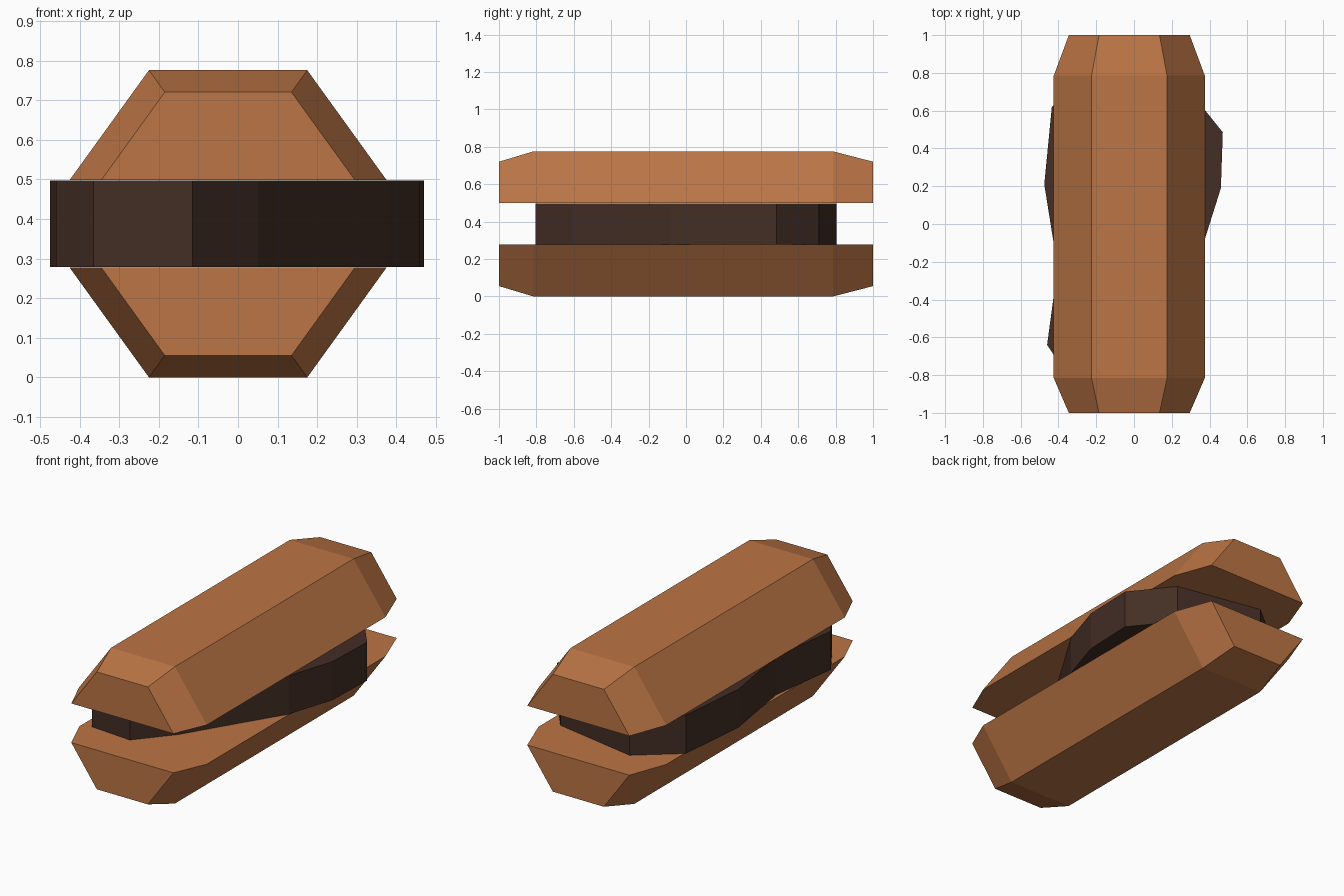
import bpy, bmesh

if "Cube" in bpy.data.objects:
    bpy.data.objects.remove(bpy.data.objects["Cube"])


def material(name, color):
    m = bpy.data.materials.new(name)
    m.diffuse_color = (*color, 1)
    m.use_nodes = True
    m.node_tree.nodes["Principled BSDF"].inputs["Base Color"].default_value = m.diffuse_color
    return m


BREAD = material("toasted bread", (0.50, 0.178, 0.06))
MEAT = material("dark filling", (0.056, 0.027, 0.018))
CX = -0.025  # bread is slightly off-centre
H = 0.277    # height of one bread half


def make_object(name, bm, mat):
    bmesh.ops.recalc_face_normals(bm, faces=bm.faces[:])
    mesh = bpy.data.meshes.new(name)
    bm.to_mesh(mesh)
    bm.free()
    mesh.materials.append(mat)
    ob = bpy.data.objects.new(name, mesh)
    bpy.context.collection.objects.link(ob)


def bread_half(name, z0, up):
    """Trapezoid section lofted along y, shrunk to 80% at both ends."""
    bm = bmesh.new()
    section = [(-0.4, 0), (0.4, 0), (0.2, H), (-0.2, H)]
    rings = []
    for y, s in [(-1, 0.8), (-0.815, 1), (0.785, 1), (1, 0.8)]:
        rings.append([bm.verts.new((CX + x * s, y, z0 + up * z * s)) for x, z in section])
    for a, b in zip(rings, rings[1:]):
        for i in range(4):
            j = (i + 1) % 4
            bm.faces.new((a[i], a[j], b[j], b[i]))
    bm.faces.new(rings[0])
    bm.faces.new(rings[-1])
    make_object(name, bm, BREAD)


bread_half("bottom_bun", H, -1)
bread_half("top_bun", 0.499, 1)

# Wavy filling: irregular outline extruded between the bread halves
outline = [(-0.115, -0.805), (0.05, -0.61), (0.22, -0.33), (0.375, -0.08),
           (0.46, 0.19), (0.47, 0.485), (0.29, 0.71), (-0.21, 0.805),
           (-0.435, 0.62), (-0.475, 0.21), (-0.405, -0.23), (-0.46, -0.64),
           (-0.365, -0.785)]
bm = bmesh.new()
base = bm.faces.new([bm.verts.new((x, y, 0.279)) for x, y in outline])
top = bmesh.ops.extrude_face_region(bm, geom=[base], use_keep_orig=True)
bmesh.ops.translate(bm, vec=(0, 0, 0.218),
                    verts=[v for v in top["geom"] if isinstance(v, bmesh.types.BMVert)])
make_object("filling", bm, MEAT)
